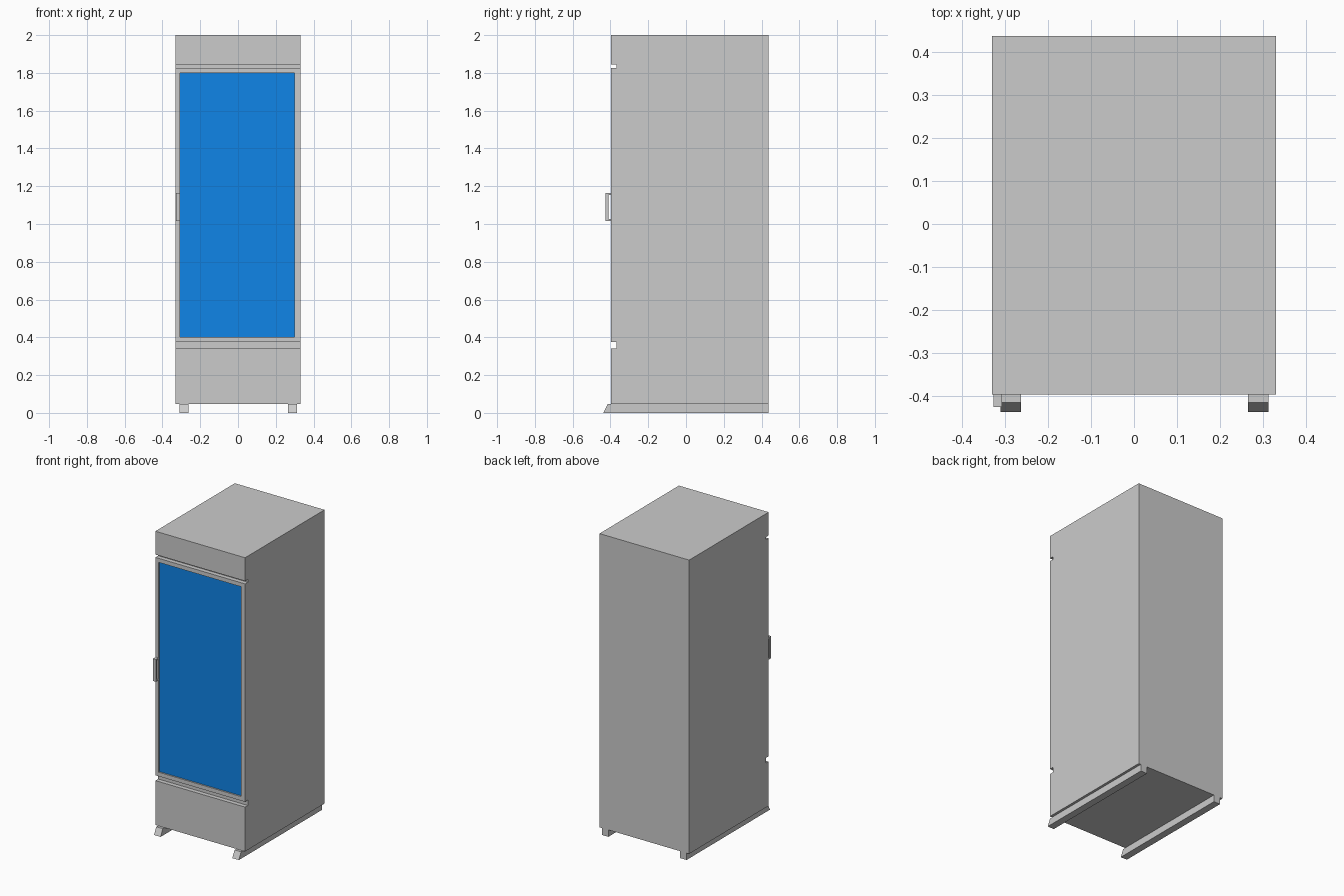
import bpy
import bmesh
from mathutils import Vector

cube = bpy.data.objects.get("Cube")
if cube:
    bpy.data.objects.remove(cube, do_unlink=True)


def material(name, rgb):
    mat = bpy.data.materials.new(name)
    mat.use_nodes = True
    mat.diffuse_color = (*rgb, 1)
    mat.node_tree.nodes["Principled BSDF"].inputs["Base Color"].default_value = (*rgb, 1)
    return mat


GREY = material("grey_metal", (0.60, 0.60, 0.60))
BLUE = material("blue_glass", (0.005, 0.24, 0.82))


def extrude_profile(name, profile, x0, x1):
    """Extrude a (y, z) side profile from x0 to x1."""
    bm = bmesh.new()
    face = bm.faces.new([bm.verts.new((x0, y, z)) for y, z in profile])
    result = bmesh.ops.extrude_face_region(bm, geom=[face])
    verts = [v for v in result["geom"] if isinstance(v, bmesh.types.BMVert)]
    bmesh.ops.translate(bm, verts=verts, vec=(x1 - x0, 0, 0))
    bmesh.ops.recalc_face_normals(bm, faces=bm.faces)
    mesh = bpy.data.meshes.new(name)
    bm.to_mesh(mesh)
    bm.free()
    mesh.materials.append(GREY)
    obj = bpy.data.objects.new(name, mesh)
    bpy.context.collection.objects.link(obj)
    return obj


# Cabinet: side profile with a groove below and above the door
FRONT, BACK, GROOVE = -0.397, 0.438, -0.368
profile = [(BACK, 2), (BACK, 0.046), (FRONT, 0.046)]
for low, high in ((0.341, 0.376), (1.826, 1.845)):
    profile += [(FRONT, low), (GROOVE, low), (GROOVE, high), (FRONT, high)]
profile.append((FRONT, 2))
cabinet = extrude_profile("cabinet", profile, -0.33, 0.33)

# Glass: recessed pane inset in the door face
cabinet.data.materials.append(BLUE)
bm = bmesh.new()
bm.from_mesh(cabinet.data)
door = max((f for f in bm.faces if f.normal.y < -0.9), key=lambda f: f.calc_area())
bmesh.ops.inset_region(bm, faces=[door], thickness=0.027, use_even_offset=True)
bmesh.ops.translate(bm, verts=door.verts, vec=Vector((-0.003, 0, 0)))
result = bmesh.ops.extrude_discrete_faces(bm, faces=[door])
pane = result["faces"][0]
pane.material_index = 1
rim = [e.verts[0].co.copy() for e in pane.edges]
outer = [e for e in bm.edges if e.is_boundary and e not in pane.edges[:]]
bmesh.ops.translate(bm, verts=pane.verts, vec=Vector((0, 0.01, 0)))
bmesh.ops.bridge_loops(bm, edges=outer + pane.edges[:])
for f in bm.faces:
    f.material_index = 1 if f == pane else 0
bmesh.ops.recalc_face_normals(bm, faces=bm.faces)
bm.to_mesh(cabinet.data)
bm.free()

# Door handle: bracket on the door's right edge
extrude_profile("door_handle", [
    (FRONT, 1.016), (-0.426, 1.016), (-0.426, 1.164), (FRONT, 1.164),
    (FRONT, 1.154), (-0.411, 1.154), (-0.411, 1.026), (FRONT, 1.026),
], -0.327, -0.307)

# Base rails with sloped toes
for side, x in (("right", -0.287), ("left", 0.289)):
    extrude_profile(side + "_base_rail",
                    [(-0.438, 0), (BACK, 0), (BACK, 0.046), (-0.415, 0.046)],
                    x - 0.024, x + 0.024)
